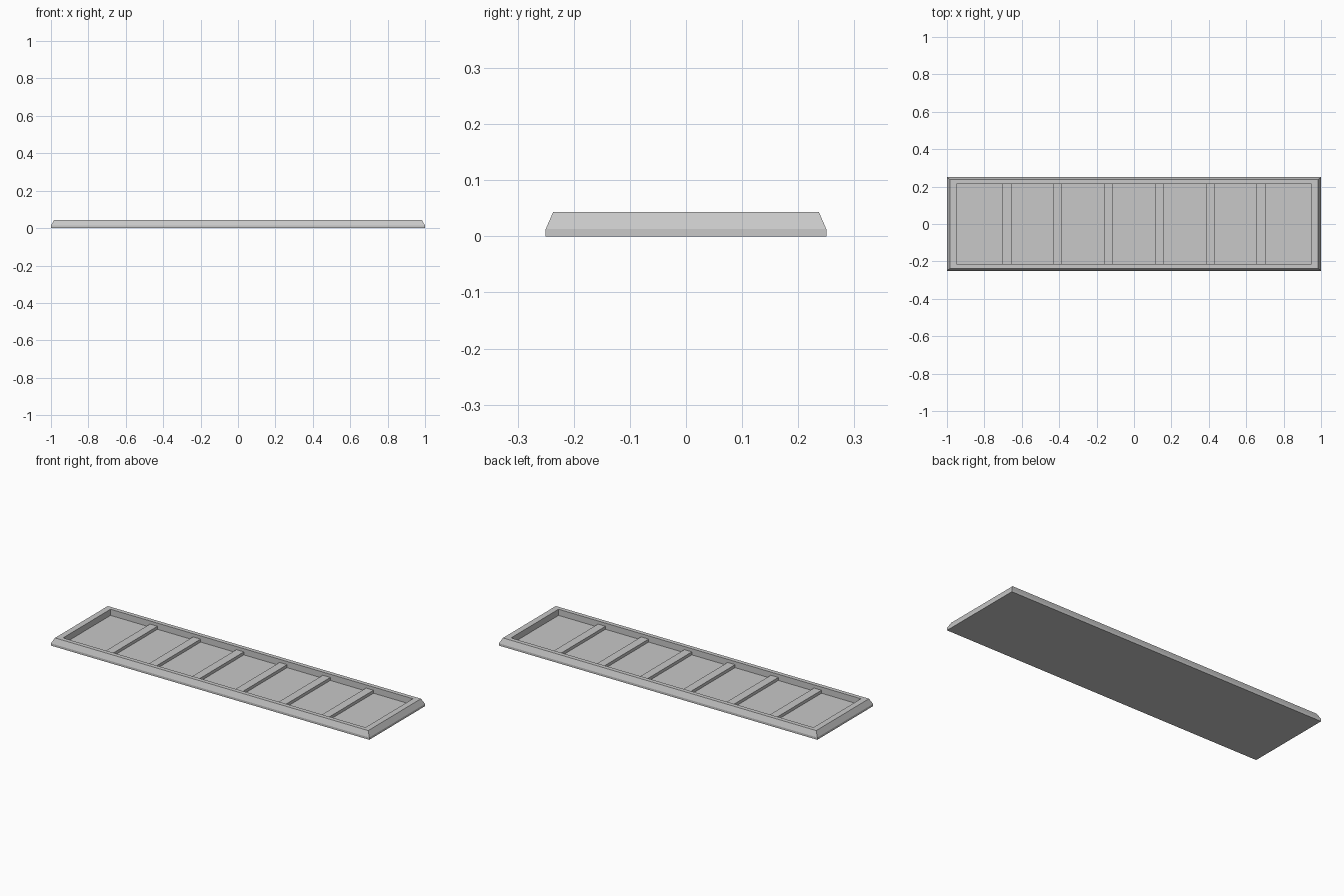
import bpy
import bmesh

cube = bpy.data.objects.get("Cube")
if cube:
    bpy.data.objects.remove(cube, do_unlink=True)

# Single flat grey
grey = bpy.data.materials.new("plain_grey")
grey.use_nodes = True
colour = (0.58, 0.58, 0.58, 1)
grey.diffuse_color = colour
for node in grey.node_tree.nodes:
    if node.type == 'BSDF_PRINCIPLED':
        node.inputs["Base Color"].default_value = colour

FLOOR, BAR_TOP, RIM_TOP = 0.008, 0.025, 0.043
INNER_X, INNER_Y = 0.95, 0.213


def finish(name, bm):
    bmesh.ops.recalc_face_normals(bm, faces=bm.faces)
    mesh = bpy.data.meshes.new(name)
    bm.to_mesh(mesh)
    bm.free()
    mesh.materials.append(grey)
    obj = bpy.data.objects.new(name, mesh)
    bpy.context.collection.objects.link(obj)
    return obj


def stacked_rectangles(name, rings):
    """Join rectangles (half x, half y, z) into a closed solid."""
    bm = bmesh.new()
    loops = [[bm.verts.new((sx * hx, sy * hy, z))
              for sx, sy in ((-1, -1), (1, -1), (1, 1), (-1, 1))]
             for hx, hy, z in rings]
    for low, high in zip(loops, loops[1:]):
        for i in range(4):
            j = (i + 1) % 4
            bm.faces.new((low[i], low[j], high[j], high[i]))
    bm.faces.new(loops[0][::-1])
    bm.faces.new(loops[-1])
    return finish(name, bm)


# Tray: base, short upright edge, sloped side, flat rim, inner wall and floor
stacked_rectangles("tray", [
    (1, 0.25, 0),
    (1, 0.25, 0.013),
    (0.984, 0.237, RIM_TOP),
    (INNER_X, INNER_Y, RIM_TOP),
    (INNER_X, INNER_Y, FLOOR),
])

# Six low dividers split the tray into seven equal bays
pitch = 2 * INNER_X / 7
for i in range(6):
    bar = stacked_rectangles(f"divider_{i + 1}", [
        (0.0235, INNER_Y, FLOOR),
        (0.0235, INNER_Y, BAR_TOP),
    ])
    bar.location.x = (i - 2.5) * pitch
